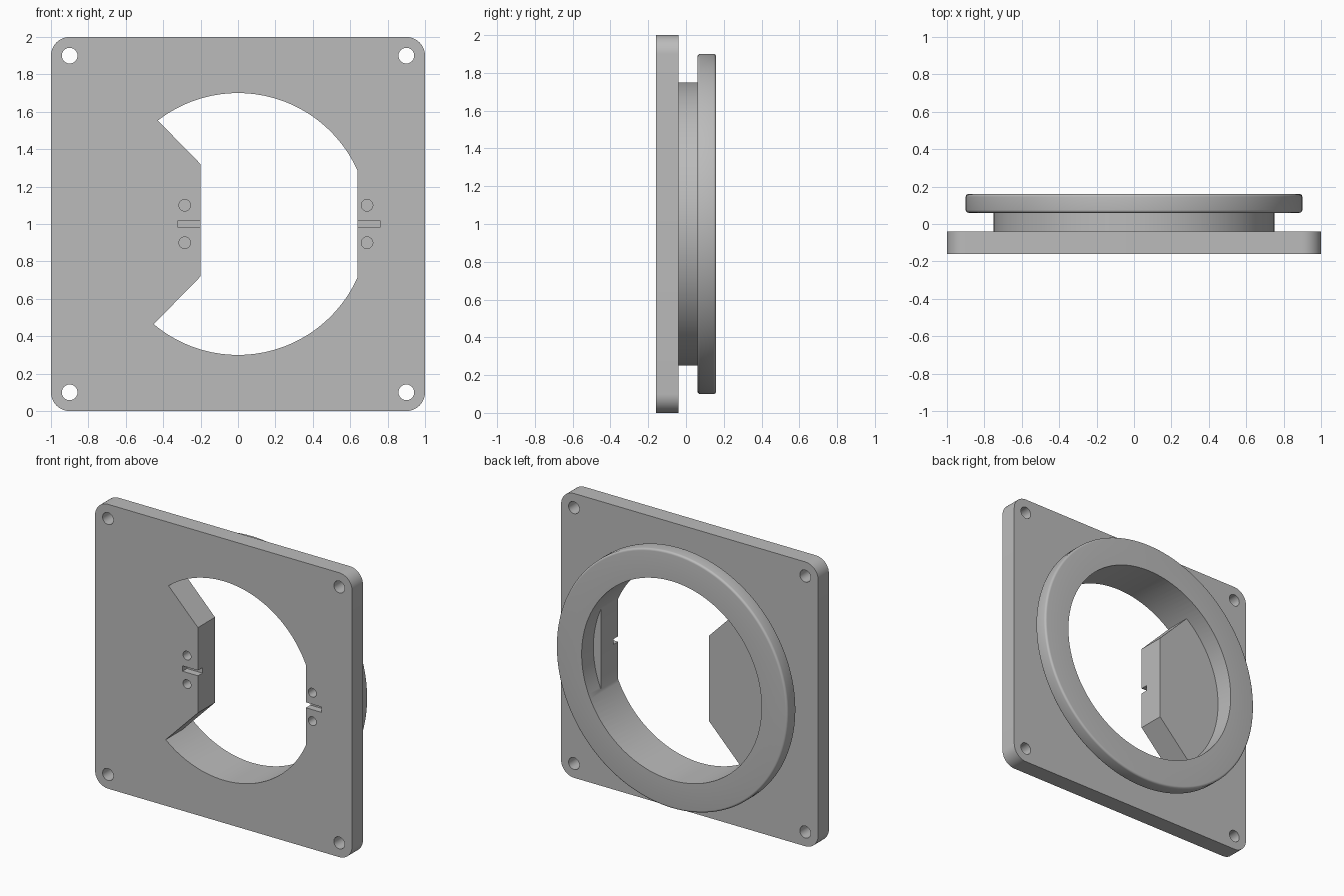
import bpy, bmesh
from math import cos, sin, pi, radians
from mathutils import Matrix

cube = bpy.data.objects.get("Cube")
if cube:
    bpy.data.objects.remove(cube, do_unlink=True)

CZ = 1.0                       # height of the ring axis
FRONT, PLATE_BACK, TAB_BACK = -0.16, -0.04, 0.03

grey = bpy.data.materials.new("plain grey")
grey.use_nodes = True
grey.diffuse_color = (0.5, 0.5, 0.5, 1)
grey.node_tree.nodes["Principled BSDF"].inputs["Base Color"].default_value = (0.5, 0.5, 0.5, 1)


def make_object(name, bm):
    bmesh.ops.recalc_face_normals(bm, faces=bm.faces)
    mesh = bpy.data.meshes.new(name)
    bm.to_mesh(mesh)
    bm.free()
    mesh.materials.append(grey)
    obj = bpy.data.objects.new(name, mesh)
    bpy.context.collection.objects.link(obj)
    return obj


def arc(x, z, r, start, end, steps):
    angles = [radians(start + (end - start) * i / steps) for i in range(steps + 1)]
    return [(x + r * cos(a), z + r * sin(a)) for a in angles]


def circle(x, z, r, steps):
    return arc(x, z, r, 0, 360, steps)[:-1]


def prism(name, outline, y0, y1):
    """Extrude an x-z outline along y."""
    bm = bmesh.new()
    face = bm.faces.new([bm.verts.new((x, y0, z)) for x, z in outline])
    new = bmesh.ops.extrude_face_region(bm, geom=[face])["geom"]
    verts = [v for v in new if isinstance(v, bmesh.types.BMVert)]
    bmesh.ops.translate(bm, verts=verts, vec=(0, y1 - y0, 0))
    return make_object(name, bm)


def box_outline(x0, x1, z0, z1):
    return [(x0, z0), (x1, z0), (x1, z1), (x0, z1)]


def lathe(name, profile, steps):
    """Turn a (radius, y) profile around the ring axis."""
    bm = bmesh.new()
    verts = [bm.verts.new((r, y, 0)) for r, y in profile]
    edges = [bm.edges.new(pair) for pair in zip(verts, verts[1:])]
    bmesh.ops.spin(bm, geom=verts + edges, cent=(0, 0, 0), axis=(0, 1, 0),
                   angle=2 * pi, steps=steps)
    bmesh.ops.remove_doubles(bm, verts=bm.verts, dist=0.0001)
    bmesh.ops.transform(bm, matrix=Matrix.Translation((0, 0, CZ)), verts=bm.verts)
    return make_object(name, bm)


def combine(obj, tool, operation):
    mod = obj.modifiers.new("combine", 'BOOLEAN')
    mod.operation, mod.solver, mod.object = operation, 'EXACT', tool
    bpy.context.view_layer.objects.active = obj
    bpy.ops.object.modifier_apply(modifier=mod.name)
    bpy.data.objects.remove(tool, do_unlink=True)


# Square plate with rounded corners
corners = []
for i, (sx, sz) in enumerate([(1, 1), (-1, 1), (-1, -1), (1, -1)]):
    corners += arc(sx * 0.9, CZ + sz * 0.9, 0.1, 90 * i, 90 * i + 90, 10)
body = prism("mounting_plate", corners, FRONT, PLATE_BACK)

# Neck and soft-edged flange behind the plate
rim = arc(0.885, 0.075, 0.015, -90, 0, 5) + arc(0.885, 0.145, 0.015, 0, 90, 5)
ring = lathe("flange", [(0, -0.1), (0.75, -0.1), (0.75, 0.06)] + rim + [(0, 0.16)], 128)
combine(body, ring, 'UNION')

# Round bore, leaving a tapered tab on one side and a flat on the other
bore = prism("bore", circle(0, CZ, 0.7, 128), -0.4, 0.4)
tab = [(-0.2, 1.32), (-0.7, 1.83), (-0.9, 1.83), (-0.9, 0.21), (-0.7, 0.21), (-0.2, 0.72)]
combine(bore, prism("tab", tab, -0.6, TAB_BACK), 'DIFFERENCE')
flat = box_outline(0.64, 0.9, 0.5, 1.5)
combine(bore, prism("flat", flat, -0.6, TAB_BACK), 'DIFFERENCE')
combine(body, bore, 'DIFFERENCE')

# Corner screw holes, and blind holes beside the slots
for s in (-1, 1):
    for x in (-0.9, 0.9):
        hole = prism("screw_hole", circle(x, CZ + s * 0.9, 0.042, 32), -0.4, 0.02)
        combine(body, hole, 'DIFFERENCE')
    for x in (-0.285, 0.69):
        hole = prism("pin_hole", circle(x, CZ + s * 0.1, 0.031, 24), -0.4, -0.06)
        combine(body, hole, 'DIFFERENCE')

# Shallow slots in the front face
for x0, x1 in ((-0.32, -0.15), (0.6, 0.76)):
    slot = prism("slot", box_outline(x0, x1, CZ - 0.019, CZ + 0.019), -0.4, -0.11)
    combine(body, slot, 'DIFFERENCE')

body.name = "flanged_mounting_plate"
bpy.ops.object.select_all(action='DESELECT')
body.select_set(True)
bpy.context.view_layer.objects.active = body
bpy.ops.object.shade_smooth_by_angle(angle=radians(30))
